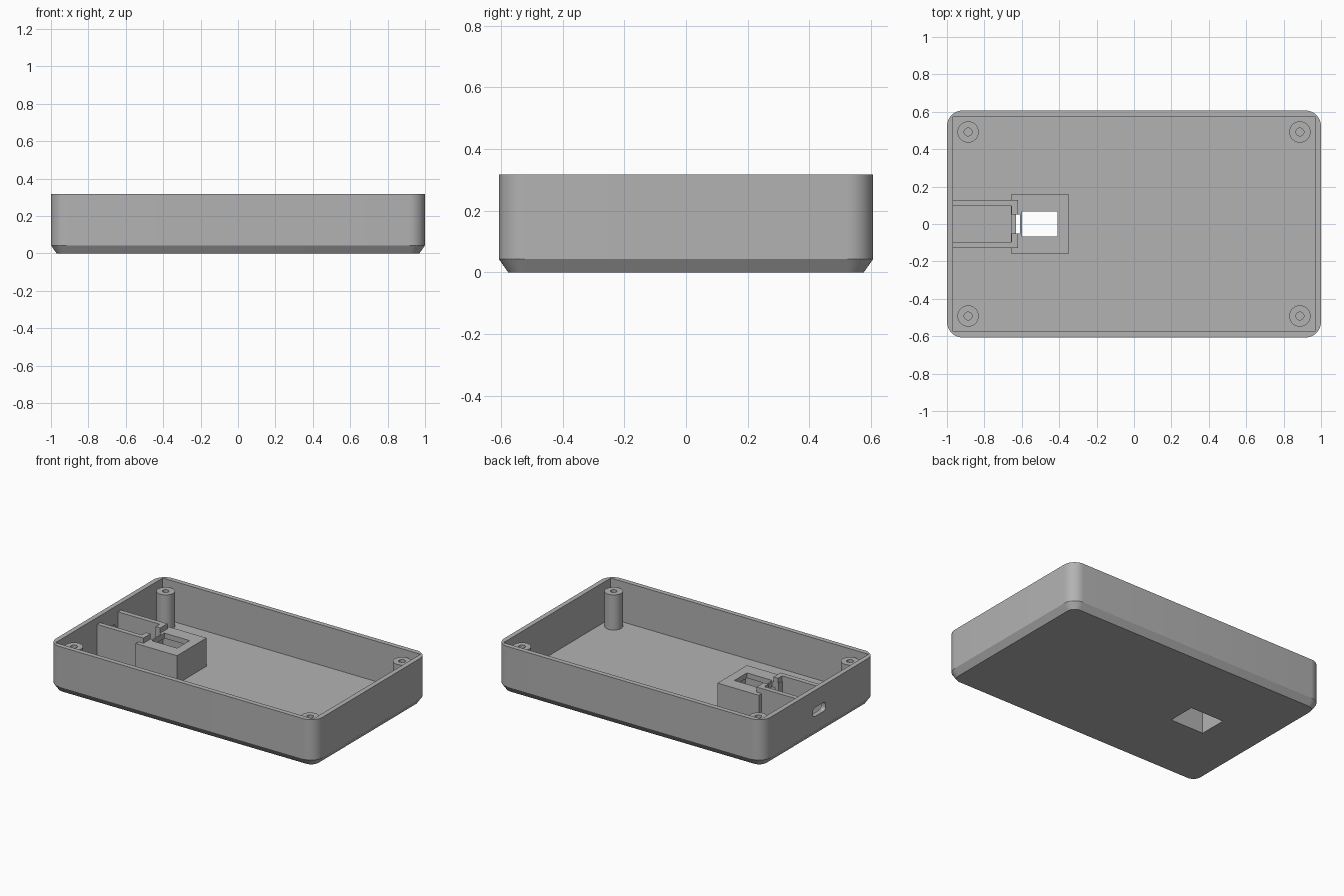
import bpy, bmesh, math
from mathutils import Matrix, Vector

if "Cube" in bpy.data.objects:
    bpy.data.objects.remove(bpy.data.objects["Cube"], do_unlink=True)

grey = bpy.data.materials.new("plain_grey")
grey.use_nodes = True
grey.diffuse_color = (0.448, 0.448, 0.448, 1)
for node in grey.node_tree.nodes:
    if node.type == "BSDF_PRINCIPLED":
        node.inputs["Base Color"].default_value = grey.diffuse_color

FLOOR, RIM = 0.043, 0.317
HALF_X, HALF_Y, WALL, RADIUS = 1.0, 0.607, 0.033, 0.085


def finish(name, bm):
    bmesh.ops.recalc_face_normals(bm, faces=bm.faces)
    mesh = bpy.data.meshes.new(name)
    bm.to_mesh(mesh)
    bm.free()
    mesh.materials.append(grey)
    ob = bpy.data.objects.new(name, mesh)
    bpy.context.collection.objects.link(ob)
    return ob


def box(name, x, y, z):
    bm = bmesh.new()
    size = [b - a for a, b in (x, y, z)]
    mid = [(a + b) / 2 for a, b in (x, y, z)]
    bmesh.ops.create_cube(bm, size=1, matrix=Matrix.Translation(mid) @ Matrix.Diagonal((*size, 1)))
    return finish(name, bm)


def cylinder(name, x, y, radius, z0, z1):
    bm = bmesh.new()
    bmesh.ops.create_cone(bm, cap_ends=True, segments=32, radius1=radius, radius2=radius,
                          depth=z1 - z0, matrix=Matrix.Translation((x, y, (z0 + z1) / 2)))
    return finish(name, bm)


def rounded_outline(half_x, half_y, radius, steps=10):
    pts = []
    for corner, (sx, sy) in enumerate(((1, 1), (-1, 1), (-1, -1), (1, -1))):
        for i in range(steps + 1):
            a = math.pi / 2 * (corner + i / steps)
            pts.append((sx * (half_x - radius) + radius * math.cos(a),
                        sy * (half_y - radius) + radius * math.sin(a)))
    return pts


def loft(name, rings):
    bm = bmesh.new()
    loops = [[bm.verts.new(p) for p in ring] for ring in rings]
    n = len(loops[0])
    for low, high in zip(loops, loops[1:]):
        for i in range(n):
            j = (i + 1) % n
            bm.faces.new((low[i], low[j], high[j], high[i]))
    bm.faces.new(loops[0][::-1])
    bm.faces.new(loops[-1])
    return finish(name, bm)


def cut(ob, *cutters):
    bpy.context.view_layer.objects.active = ob
    for cutter in cutters:
        mod = ob.modifiers.new("cut", "BOOLEAN")
        mod.operation, mod.solver, mod.object = "DIFFERENCE", "EXACT", cutter
        bpy.ops.object.modifier_apply(modifier=mod.name)


def smooth(ob):
    bpy.ops.object.select_all(action="DESELECT")
    ob.select_set(True)
    bpy.context.view_layer.objects.active = ob
    bpy.ops.object.shade_smooth_by_angle(angle=math.radians(30))


# Cutters: cavity, underside pocket, window, cable slot, port
cavity = box("cavity_cutter", (WALL - HALF_X, HALF_X - WALL), (WALL - HALF_Y, HALF_Y - WALL), (FLOOR, 0.5))
pocket = box("pocket_cutter", (-0.632, -0.38), (-0.096, 0.096), (-0.1, 0.2))
window = box("window_cutter", (-0.6, -0.41), (-0.067, 0.067), (-0.1, 0.5))
slot = box("slot_cutter", (-0.7, -0.61), (-0.052, 0.052), (0.15, 0.5))
bay = box("bay_cutter", (-1.1, -0.655), (-0.095, 0.095), (-0.1, 0.5))
port = loft("port_cutter", [[(x, u, v + 0.17) for u, v in rounded_outline(0.068, 0.03, 0.022, 6)]
                            for x in (-1.1, -0.9)])

# Tray with chamfered underside and rounded corners
chamfer = 0.03
tray = loft("tray", [
    [(x, y, z) for x, y in rounded_outline(HALF_X - inset, HALF_Y - inset, RADIUS - inset)]
    for inset, z in ((chamfer, 0), (0, FLOOR), (0, RIM))])
cut(tray, cavity, pocket, port)
smooth(tray)

# Raised housing over the pocket
housing = box("switch_housing", (-0.657, -0.347), (-0.158, 0.158), (FLOOR - 0.005, 0.235))
cut(housing, pocket, window, slot)

# Open-topped holder behind the port
holder = box("port_holder", (-0.98, -0.62), (-0.128, 0.128), (FLOOR - 0.005, 0.27))
cut(holder, bay, pocket, slot)

# Screw posts in the corners
for sx, side in ((-1, "right"), (1, "left")):
    for sy, end in ((-1, "front"), (1, "back")):
        x, y = sx * 0.887, sy * 0.492
        post = cylinder(f"{end}_{side}_screw_post", x, y, 0.057, FLOOR - 0.005, 0.281)
        bore = cylinder("bore_cutter", x, y, 0.021, 0.08, 0.4)
        cut(post, bore)
        smooth(post)
        bpy.data.objects.remove(bore, do_unlink=True)

for cutter in (cavity, pocket, window, slot, bay, port):
    bpy.data.objects.remove(cutter, do_unlink=True)
